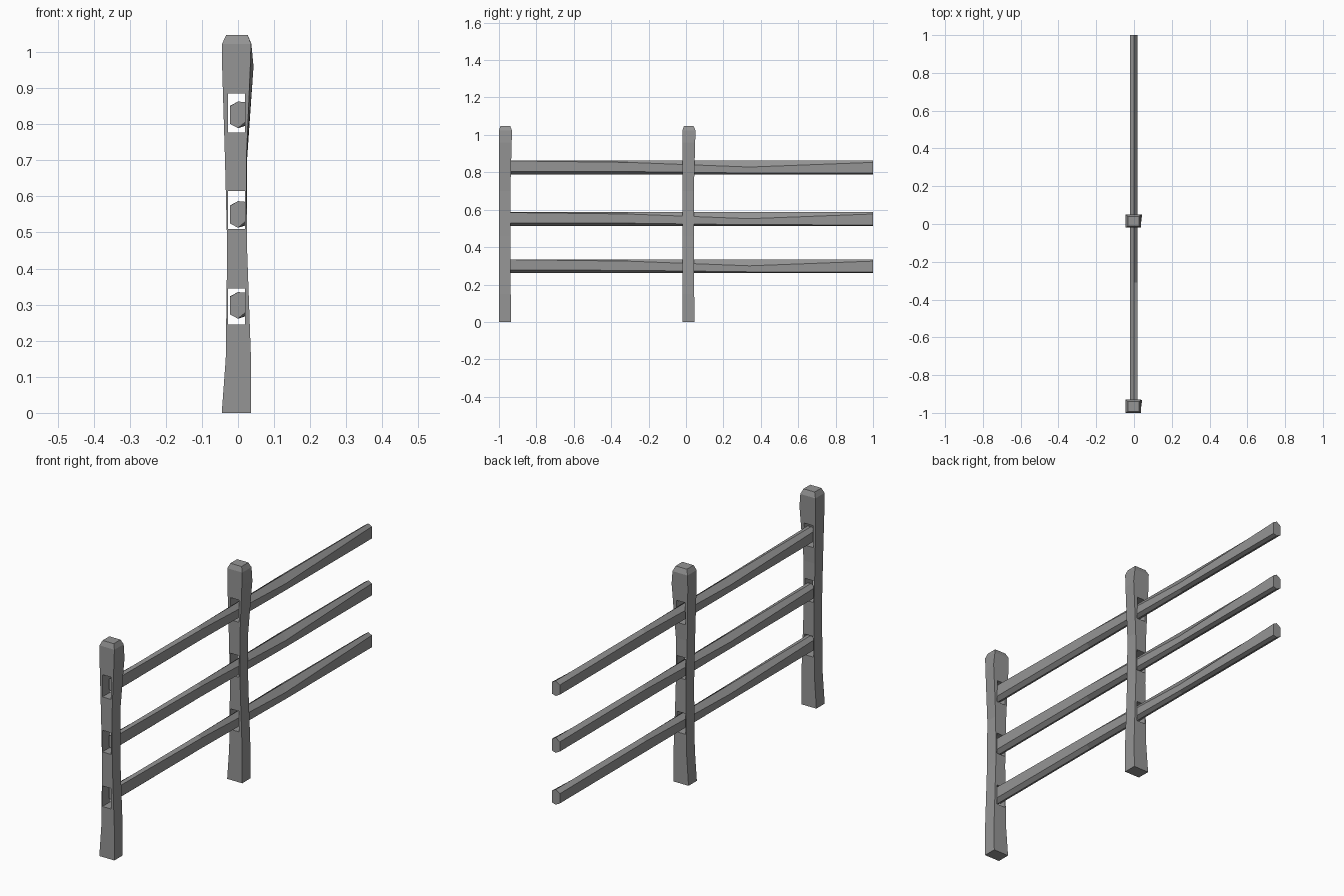
import bpy
import bmesh

cube = bpy.data.objects.get("Cube")
if cube:
    bpy.data.objects.remove(cube, do_unlink=True)

wood = bpy.data.materials.new("weathered grey wood")
wood.use_nodes = True
GREY = (0.30, 0.30, 0.30, 1)
wood.diffuse_color = GREY
wood.node_tree.nodes["Principled BSDF"].inputs["Base Color"].default_value = GREY


def loft(name, rings):
    """Skin a list of equal-length rings into a closed solid."""
    bm = bmesh.new()
    loops = [[bm.verts.new(p) for p in ring] for ring in rings]
    n = len(loops[0])
    for a, b in zip(loops, loops[1:]):
        for i in range(n):
            j = (i + 1) % n
            bm.faces.new((a[i], a[j], b[j], b[i]))
    bm.faces.new(loops[0])
    bm.faces.new(loops[-1])
    bmesh.ops.recalc_face_normals(bm, faces=bm.faces)
    mesh = bpy.data.meshes.new(name)
    bm.to_mesh(mesh)
    bm.free()
    mesh.materials.append(wood)
    obj = bpy.data.objects.new(name, mesh)
    bpy.context.collection.objects.link(obj)
    return obj


# Post outline: height, left x, front right x, back right x, front y, back y
POST = [
    (0.0, -0.045, 0.036, 0.036, -0.032, 0.032),
    (0.15, -0.034, 0.036, 0.036, -0.032, 0.031),
    (0.46, -0.030, 0.025, 0.025, -0.032, 0.030),
    (0.70, -0.036, 0.023, 0.025, -0.032, 0.029),
    (0.96, -0.044, 0.034, 0.043, -0.032, 0.036),
    (1.023, -0.044, 0.036, 0.037, -0.032, 0.038),
    (1.047, -0.033, 0.027, 0.027, -0.024, 0.028),
]
SLOTS = [(0.245, 0.345), (0.51, 0.615), (0.777, 0.885)]


def make_post(name, y):
    rings = [[(xl, y + f, z), (xf, y + f, z), (xb, y + b, z), (xl, y + b, z)]
             for z, xl, xf, xb, f, b in POST]
    post = loft(name, rings)
    # Cut the mortise slots straight through
    for low, high in SLOTS:
        ring = [(-0.028, low), (0.019, low), (0.019, high), (-0.028, high)]
        cutter = loft("slot_cutter", [[(x, y + d, z) for x, z in ring] for d in (-0.1, 0.1)])
        cutter.hide_render = True
        mod = post.modifiers.new("slot", 'BOOLEAN')
        mod.operation = 'DIFFERENCE'
        mod.solver = 'EXACT'
        mod.object = cutter
        dg = bpy.context.evaluated_depsgraph_get()
        cut = bpy.data.meshes.new_from_object(post.evaluated_get(dg))
        post.modifiers.clear()
        post.data = cut
        bpy.data.objects.remove(cutter, do_unlink=True)


make_post("front_post", -0.968)
make_post("middle_post", 0.013)

# Rail stations: y, top right, bottom right and top left corner drops
RAIL = [
    (-0.96, 0.002, 0.016, 0.013),
    (-0.31, 0.010, 0.015, 0.030),
    (0.34, 0.035, 0.007, 0.012),
    (1.0, 0.010, 0.006, 0.015),
]


def make_rail(name, z):
    low, high = z - 0.037, z + 0.037
    rings = [[(-0.022, y, low + 0.012), (0.0, y, low), (0.019, y, low + br),
              (0.019, y, high - tr), (0.0, y, high), (-0.022, y, high - tl)]
             for y, tr, br, tl in RAIL]
    loft(name, rings)


for label, height in (("lower", 0.298), ("middle", 0.550), ("upper", 0.826)):
    make_rail(label + "_rail", height)
